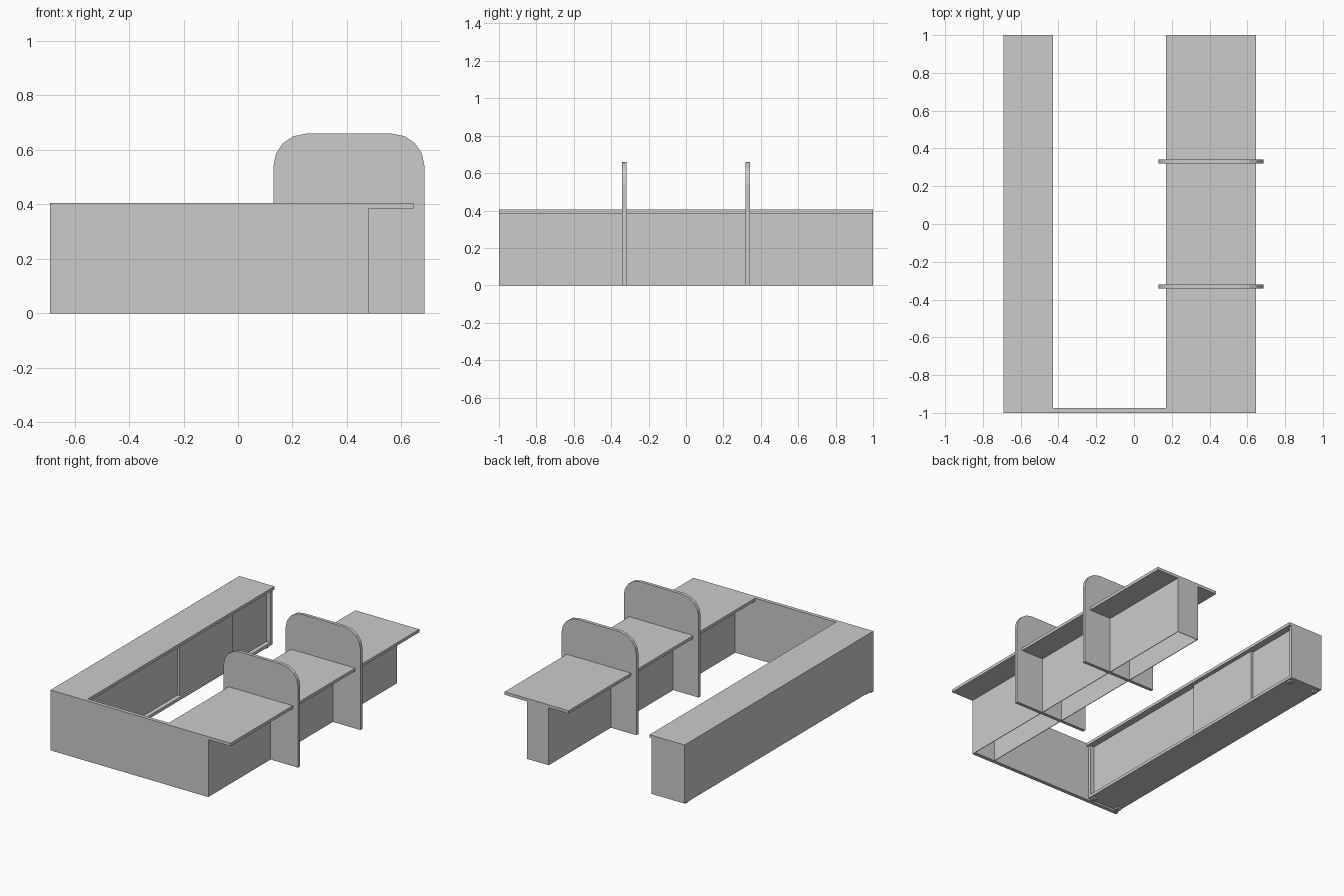
import bpy
import bmesh
import math

if "Cube" in bpy.data.objects:
    bpy.data.objects.remove(bpy.data.objects["Cube"])


def extrude(name, outline, y0, y1):
    """Solid from an (x, z) outline, extruded from y0 to y1."""
    bm = bmesh.new()
    face = bm.faces.new([bm.verts.new((x, y0, z)) for x, z in outline])
    out = bmesh.ops.extrude_face_region(bm, geom=[face])
    verts = [g for g in out["geom"] if isinstance(g, bmesh.types.BMVert)]
    bmesh.ops.translate(bm, verts=verts, vec=(0, y1 - y0, 0))
    bmesh.ops.recalc_face_normals(bm, faces=bm.faces)
    mesh = bpy.data.meshes.new(name)
    bm.to_mesh(mesh)
    bm.free()
    obj = bpy.data.objects.new(name, mesh)
    bpy.context.collection.objects.link(obj)
    return obj


def box(name, x, y, z):
    (x0, x1), (z0, z1) = x, z
    return extrude(name, [(x0, z0), (x1, z0), (x1, z1), (x0, z1)], *y)


H, T = 0.405, 0.02          # worktop height, board thickness
UNDER = H - T               # underside of the tops
FRONT = -0.975              # inner face of the front panel

# Front panel, rising to full height only between the two tops
extrude("front_panel", [(-0.69, 0), (0.48, 0), (0.48, UNDER), (0.17, UNDER),
                        (0.17, H), (-0.43, H), (-0.43, UNDER), (-0.69, UNDER)],
        -1, FRONT)

# Desk top and its hollow, open-bottomed support
box("desk_top", (0.17, 0.645), (-1, 1), (UNDER, H))
box("support_outer", (0.476, 0.48), (FRONT, 1), (0, UNDER))
box("support_inner", (0.318, 0.322), (FRONT, 1), (0, UNDER))
box("support_end", (0.322, 0.476), (0.996, 1), (0, UNDER))

# Rounded dividers
R = 0.12
profile = [(0.13, 0), (0.685, 0)]
for cx, start in ((0.685 - R, 0), (0.13 + R, 90)):
    for i in range(5):
        a = math.radians(start + 22.5 * i)
        profile.append((cx + R * math.cos(a), 0.66 - R + R * math.sin(a)))
for side, y in (("front", -0.33), ("back", 0.33)):
    extrude("divider_" + side, profile, y - 0.011, y + 0.011)

# Storage cabinet carcass
LOW, CF = 0.012, -0.445     # bottom of the carcass, front edge of its sides
box("cabinet_top", (-0.69, -0.43), (-1, 1), (UNDER, H))
box("cabinet_back", (-0.69, -0.672), (FRONT, 1), (LOW, UNDER))
box("cabinet_floor", (-0.672, CF), (FRONT, 1), (LOW, LOW + T))
for side, y in (("front", FRONT), ("back", 1 - T)):
    box("cabinet_side_" + side, (-0.672, CF), (y, y + T), (LOW + T, UNDER))

# Sliding doors: one in the outer track, two in the inner track
DOOR_Z = (LOW + T, UNDER)
box("door_middle", (-0.473, -0.457), (0.034, 0.595), DOOR_Z)
box("door_front", (-0.491, -0.475), (FRONT + T, 0.06), DOOR_Z)
box("door_back", (-0.491, -0.475), (0.57, 1 - T), DOOR_Z)

# Cabinet feet
for i, x in enumerate((-0.665, -0.47)):
    for j, y in enumerate((-0.95, 0.96)):
        box(f"foot_{i}_{j}", (x - 0.015, x + 0.015), (y - 0.015, y + 0.015), (0, LOW))
